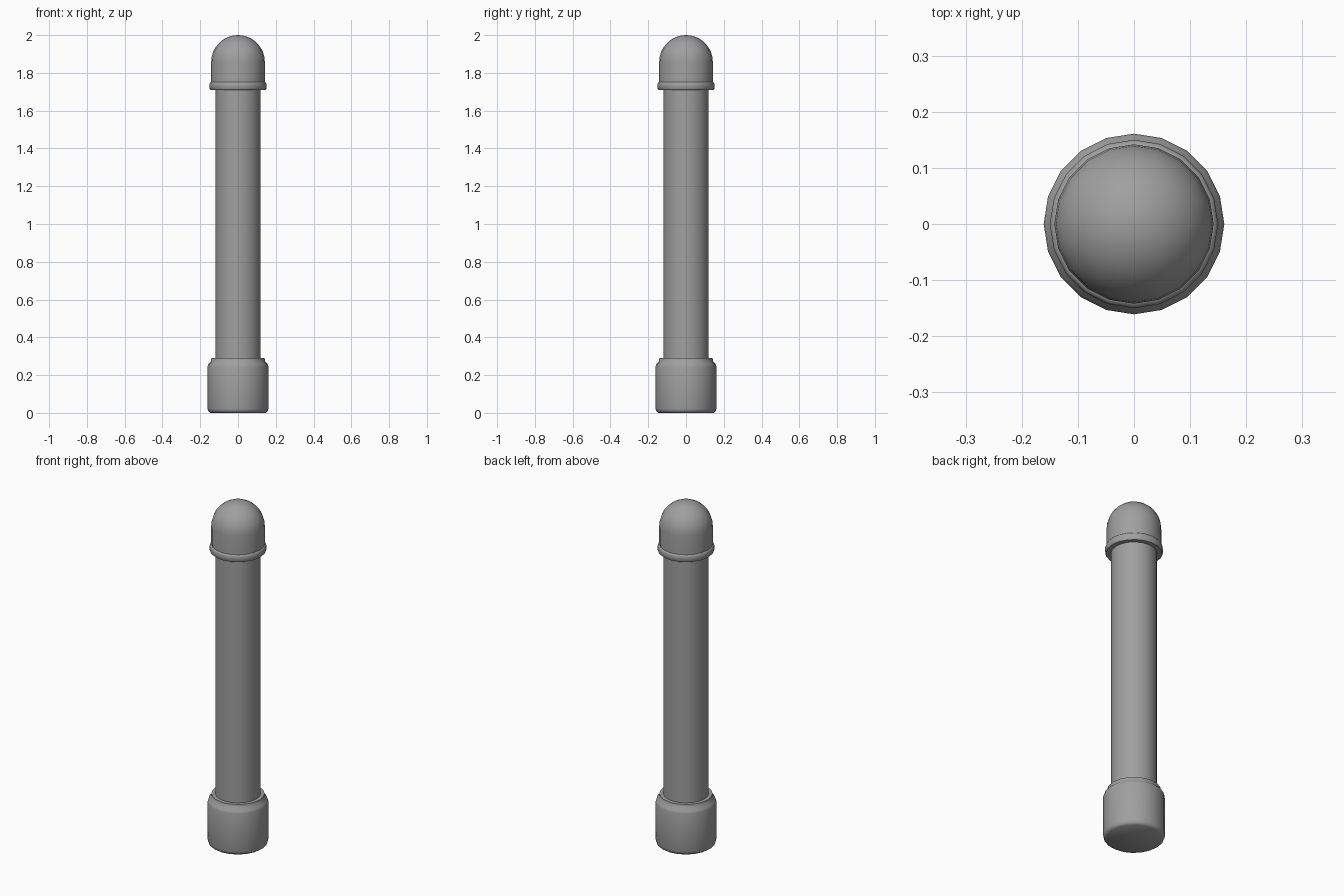
import bpy, math

cube = bpy.data.objects.get("Cube")
if cube:
    bpy.data.objects.remove(cube, do_unlink=True)

SIDES = 20

grey = bpy.data.materials.new("mid_grey")
grey.use_nodes = True
colour = (0.35, 0.35, 0.35, 1)
grey.diffuse_color = colour
grey.node_tree.nodes["Principled BSDF"].inputs["Base Color"].default_value = colour


def lathe(name, profile, angle=50):
    """Revolve (radius, height) points around z; zero radius makes a pole, flat ends are capped."""
    verts, faces, rings = [], [], []
    for r, z in profile:
        start = len(verts)
        count = SIDES if r > 0 else 1
        for i in range(count):
            a = math.tau * i / SIDES
            verts.append((r * math.cos(a), r * math.sin(a), z))
        rings.append([start + i % count for i in range(SIDES)])
    for low, high in zip(rings, rings[1:]):
        for i in range(SIDES):
            j = (i + 1) % SIDES
            quad = [low[i], low[j], high[j], high[i]]
            faces.append(list(dict.fromkeys(quad)))
    if profile[0][0] > 0:
        faces.append(rings[0][::-1])
    if profile[-1][0] > 0:
        faces.append(rings[-1])
    mesh = bpy.data.meshes.new(name)
    mesh.from_pydata(verts, [], faces)
    mesh.materials.append(grey)
    obj = bpy.data.objects.new(name, mesh)
    bpy.context.collection.objects.link(obj)
    bpy.ops.object.select_all(action='DESELECT')
    obj.select_set(True)
    bpy.context.view_layer.objects.active = obj
    bpy.ops.object.shade_smooth_by_angle(angle=math.radians(angle))
    return obj


# Base sleeve with a chamfered foot and a narrower lip
lathe("base_sleeve", [(0.146, 0), (0.157, 0.008), (0.161, 0.022), (0.161, 0.245),
                      (0.157, 0.258), (0.143, 0.272), (0.141, 0.29)])

# Straight shaft
lathe("shaft", [(0.12, 0.27), (0.12, 1.73)])

# Rounded collar under the cap
lathe("cap_collar", [(0.145, 1.71), (0.15, 1.716), (0.15, 1.742), (0.146, 1.75), (0.138, 1.753)])

# Domed cap
R = 0.142
dome = [(R * math.cos(t), 1.858 + R * math.sin(t))
        for t in (math.pi / 2 * k / 8 for k in range(8))]
lathe("domed_cap", [(R, 1.73)] + dome + [(0, 2.0)])
